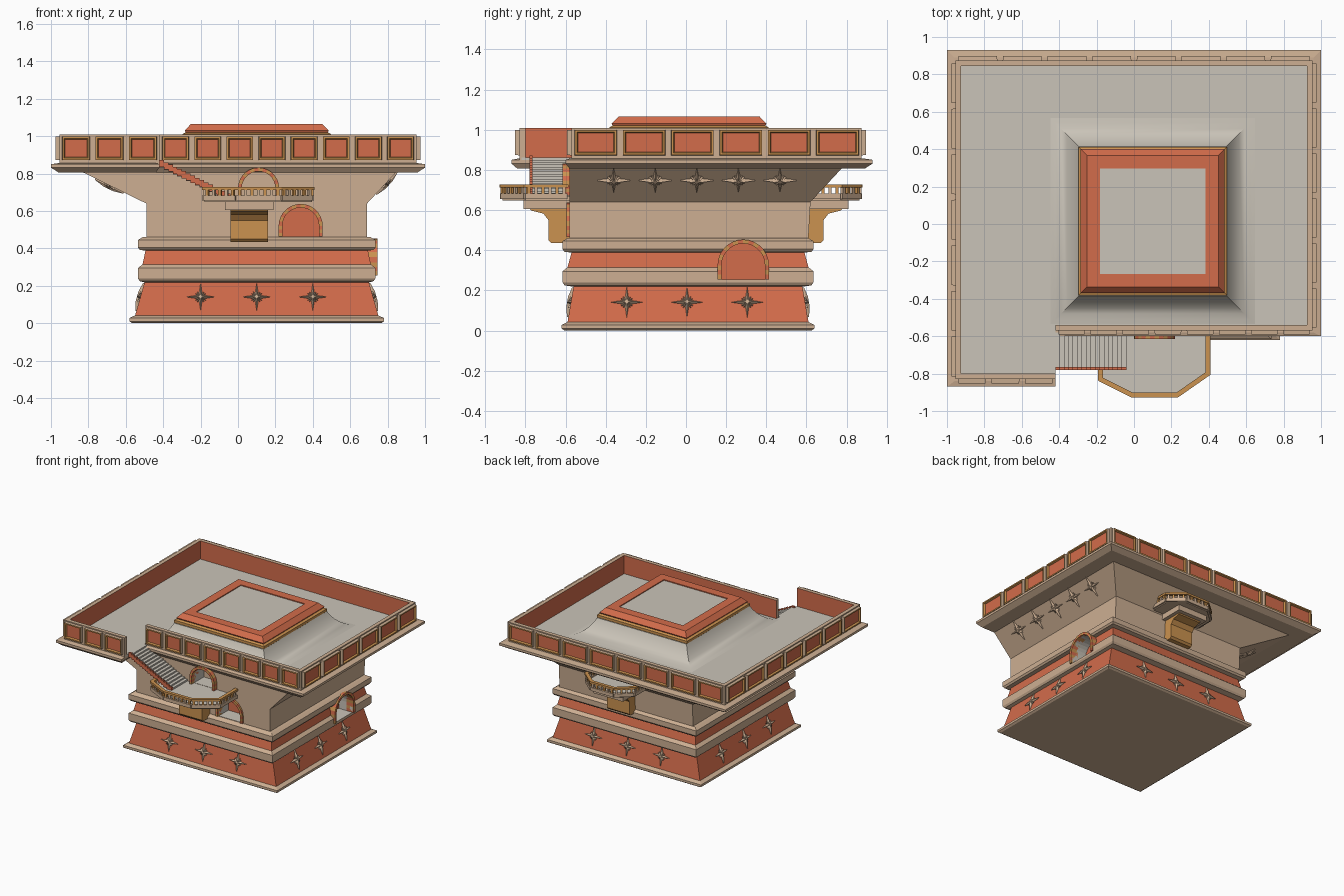
import bpy, bmesh, math
from mathutils import Vector

cube = bpy.data.objects.get("Cube")
if cube:
    bpy.data.objects.remove(cube)

# Palette
RED, TAN, ORANGE, GREY = range(4)
palette = []
for label, rgb in (("terracotta red", (0.65, 0.15, 0.07)), ("sandstone tan", (0.61, 0.43, 0.29)),
                   ("ochre orange", (0.60, 0.29, 0.08)), ("pale stone", (0.59, 0.55, 0.48))):
    m = bpy.data.materials.new(label)
    m.use_nodes = True
    m.diffuse_color = (*rgb, 1)
    m.node_tree.nodes["Principled BSDF"].inputs["Base Color"].default_value = (*rgb, 1)
    palette.append(m)


def part(name, pieces):
    """Join lofted pieces; each is (rings, colours from first cap to last cap)."""
    bm = bmesh.new()
    for rings, cols in pieces:
        if isinstance(cols, int):
            cols = [cols] * (len(rings) + 1)
        rows = [[bm.verts.new(p) for p in r] for r in rings]
        n = len(rows[0])
        bm.faces.new(rows[0][::-1]).material_index = cols[0]
        for a, b, c in zip(rows, rows[1:], cols[1:]):
            for i in range(n):
                j = (i + 1) % n
                bm.faces.new((a[i], a[j], b[j], b[i])).material_index = c
        bm.faces.new(rows[-1]).material_index = cols[-1]
    bmesh.ops.recalc_face_normals(bm, faces=bm.faces[:])
    me = bpy.data.meshes.new(name)
    bm.to_mesh(me)
    bm.free()
    for m in palette:
        me.materials.append(m)
    ob = bpy.data.objects.new(name, me)
    bpy.context.collection.objects.link(ob)
    return ob


def rect(x0, x1, y0, y1, z):
    return [(x0, y0, z), (x1, y0, z), (x1, y1, z), (x0, y1, z)]


def box(x0, x1, y0, y1, z0, z1, col):
    return [rect(x0, x1, y0, y1, z0), rect(x0, x1, y0, y1, z1)], col


def flat(pts, z):
    return [(x, y, z) for x, y in pts]


def frame(p, q):
    """Map (along, outward, height) onto the vertical plane through p and q."""
    p, q = Vector((*p, 0)), Vector((*q, 0))
    u = (q - p).normalized()
    n = Vector((u.y, -u.x, 0))
    return (lambda a, o, z: p + u * a + n * o + Vector((0, 0, z))), (q - p).length


def upright(F, a0, a1, z0, z1, o, inset=0):
    a0, a1, z0, z1 = a0 + inset, a1 - inset, z0 + inset, z1 - inset
    return [F(a0, o, z0), F(a1, o, z0), F(a1, o, z1), F(a0, o, z1)]


def bar(F, a0, a1, z0, z1, o0, o1, col):
    return [upright(F, a0, a1, z0, z1, o0), upright(F, a0, a1, z0, z1, o1)], col


# Tower body with bands and flared top
def centred(hx, hy, z):
    return rect(0.1 - hx, 0.1 + hx, 0.01 - hy, 0.01 + hy, z)


tiers = [(.665, .615, 0, TAN), (.68, .63, .01, TAN), (.68, .63, .028, TAN), (.65, .60, .042, RED),
         (.60, .57, .218, TAN), (.625, .615, .225, TAN), (.635, .625, .24, TAN), (.635, .625, .295, TAN),
         (.61, .60, .315, RED), (.595, .58, .388, TAN), (.625, .615, .392, TAN), (.635, .625, .405, TAN),
         (.635, .625, .445, TAN), (.61, .60, .46, TAN)]
rings = [centred(hx, hy, z) for hx, hy, z, _ in tiers]
rings += [rect(-.49, .69, -.58, .61, .462), rect(-.49, .69, -.58, .62, .64), rect(-.84, .85, -.58, .78, .812)]
body = part("tower_body", [(rings, [TAN] + [t[3] for t in tiers] + [TAN] * 3)])


# Arched doorways
def arch_line(r, z0, spring):
    arc = [(-r * math.cos(t * math.pi / 14), spring + r * math.sin(t * math.pi / 14)) for t in range(15)]
    jamb = [(-r, z0 + (spring - z0) * k / 3) for k in range(3)]
    return jamb + arc + [(-a, z) for a, z in reversed(jamb)]


def doorway(name, F, r, z0, spring, back_col, out):
    line = arch_line(r, z0, spring)
    hole = part(name + "_cutter", [([[F(a, o, z) for a, z in line] for o in (-.12, .12)],
                                    [back_col, GREY, TAN])])
    mod = body.modifiers.new("door", 'BOOLEAN')
    mod.operation, mod.solver, mod.object = 'DIFFERENCE', 'EXACT', hole
    bpy.context.view_layer.objects.active = body
    bpy.ops.object.modifier_apply(modifier=mod.name)
    bpy.data.objects.remove(hole)
    outer = arch_line(r + .02, z0, spring)
    blocks = []
    for i in range(len(line) - 1):
        quad = [line[i], line[i + 1], outer[i + 1], outer[i]]
        blocks.append(([[F(a, o, z) for a, z in quad] for o in (-.05, out)], RED if i % 2 else ORANGE))
    part(name + "_arch", blocks)


doorway("balcony_door", frame((.11, -.58), (1, -.58))[0], .09, .672, .722, TAN, .035)
doorway("lower_door", frame((.335, -.58), (1, -.58))[0], .098, .465, .52, RED, .015)
doorway("side_door", frame((.735, .285), (.735, 1))[0], .108, .255, .325, RED, .012)

# Terrace slab and floor
edge = [(-1, -.87), (-.42, -.87), (-.42, -.6), (1, -.6), (1, .93), (-1, .93)]
under = [(-.96, -.84), (-.44, -.84), (-.44, -.58), (.96, -.58), (.96, .89), (-.96, .89)]
part("terrace_slab", [([flat(under, .806), flat(edge, .832), flat(edge, .85), flat(under, .856)], TAN)])
floor = [(-.94, -.82), (-.42, -.82), (-.42, -.56), (.93, -.56), (.93, .86), (-.94, .86)]
part("terrace_floor", [([flat(floor, .85), flat(floor, .862)], GREY)])

# Parapet walls with framed panels
corners = [(("ext"), (-.955, -.83), (-.42, -.83), 3), ("front", (-.42, -.57), (.955, -.57), 8),
           ("side", (.955, -.57), (.955, .875), 6), ("back", (.955, .875), (-.955, .875), 8),
           ("far_side", (-.955, .875), (-.955, -.83), 7)]
for label, p, q, count in corners:
    F, length = frame(p, q)
    part(label + "_parapet", [([upright(F, 0, length, .85, 1.008, -.03), upright(F, 0, length, .85, 1.008, 0)],
                               [RED, TAN, TAN])])
    pitch = length / count
    panels = []
    for i in range(count):
        a0, a1 = i * pitch + .014, (i + 1) * pitch - .014
        panels.append(([upright(F, a0, a1, .872, 1.0, o, k) for o, k in
                        ((-.005, 0), (.022, .002), (.022, .012), (.008, .017))],
                       [ORANGE, TAN, ORANGE, ORANGE, RED]))
    part(label + "_panels", panels)

# Curved roof mound
mound = [rect(-.29 - d, .49 + d, -.38 - d, .41 + d, z) for d, z in
         ((.16, .861), (.13, .868), (.10, .88), (.07, .90), (.045, .925), (.02, .96), (.005, .99))]
mound_ob = part("roof_mound", [(mound, GREY)])
bpy.ops.object.select_all(action='DESELECT')
mound_ob.select_set(True)
bpy.context.view_layer.objects.active = mound_ob
bpy.ops.object.shade_smooth_by_angle(angle=math.radians(35))

# Roof platform
top = [rect(.1 - h, .1 + h, .015 - h, .015 + h, z) for h, z in
       ((.385, .98), (.397, .992), (.397, 1.012), (.38, 1.02), (.385, 1.03), (.352, 1.065), (.282, 1.065), (.282, 1.058))]
part("roof_platform", [(top, [TAN, ORANGE, ORANGE, ORANGE, RED, RED, RED, RED, GREY])])


# Balconies: deck, railing and curved bracket
def balcony(name, side, cx, outline, rail):
    deck = [(x, side * o) for x, o in outline]
    part(name + "_deck", [([flat(deck, .648), flat(deck, .67)], [TAN, TAN, GREY])])
    pieces = []
    for p, q in zip(rail, rail[1:]):
        F, length = frame((p[0], side * p[1]), (q[0], side * q[1]))
        pieces.append(bar(F, 0, length, .655, .682, -.012, .012, TAN))
        pieces.append(bar(F, -.006, length + .006, .712, .728, -.013, .013, ORANGE))
        count = max(1, round(length / .035))
        for i in range(count):
            a = (i + .5) * length / count
            pieces.append(bar(F, a - .008, a + .008, .68, .714, -.008, .008, TAN if i % 2 else ORANGE))
    part(name + "_railing", pieces)
    curve = [(.55, .435), (.67, .435), (.685, .45), (.685, .55), (.71, .582), (.77, .597), (.79, .62), (.55, .62)]
    part(name + "_bracket", [([[(cx + h, side * o, z) for o, z in curve] for h in (-.1, .1)], ORANGE)])
    ys = sorted((side * .55, side * .81))
    part(name + "_capital", [box(cx - .13, cx + .13, *ys, .605, .65, TAN)])


front = [(-.18, .83), (-.01, .915), (.23, .915), (.395, .8)]
balcony("front_balcony", -1, .06, [(-.18, .57)] + front + [(.395, .57)], [(-.18, .775)] + front + [(.395, .59)])
rear = [(-.08, .77), (.03, .865), (.23, .865), (.34, .77)]
balcony("rear_balcony", 1, .12, [(-.08, .6)] + rear + [(.34, .6)], [(-.08, .63)] + rear + [(.34, .63)])

# Stairs from terrace to balcony
steps = 16
run, drop = .38 / steps, .19 / steps
treads, stringer = [], []
for i in range(steps):
    x, z = -.42 + i * run, .862 - i * drop
    treads.append(box(x, x + run, -.765, -.58, z - .03, z, GREY))
    stringer.append(box(x, x + run, -.78, -.765, z - .028, z + .01, RED))
part("stair_treads", treads)
part("stair_stringer", stringer)


# Star ornaments
def star(centre, normal, size, squash=1):
    n = Vector(normal).normalized()
    u = Vector((0, 0, 1)).cross(n).normalized()
    v = n.cross(u) * squash
    c = Vector(centre)
    radii = (1, .3, .45, .28, .45, .3) * 4
    angles = (0, 22, 34, 45, 56, 68)

    def ring(scale, lift):
        pts = []
        for i, r in enumerate(radii):
            t = math.radians(angles[i % 6] + 90 * (i // 6))
            pts.append(c + (u * math.cos(t) + v * math.sin(t)) * r * size * scale + n * lift)
        return pts
    return [ring(1, -.004), ring(1, .006), ring(.35, .018)], TAN


base_stars = []
for k in (-.3, 0, .3):
    for s in (-1, 1):
        base_stars.append(star((.1 + k, .01 + s * .584, .14), (0, s * .175, .03), .075))
        base_stars.append(star((.1 + s * .622, .005 + k, .14), (s * .175, 0, .05), .078))
part("base_stars", base_stars)
flare_stars = []
for i in range(5):
    y = -.36 + i * .207
    flare_stars.append(star((.793, y, .75), (.17, 0, -.16), .082))
    flare_stars.append(star((-.686, y, .735), (-.17, 0, -.35), .085))
part("flare_stars", flare_stars)
